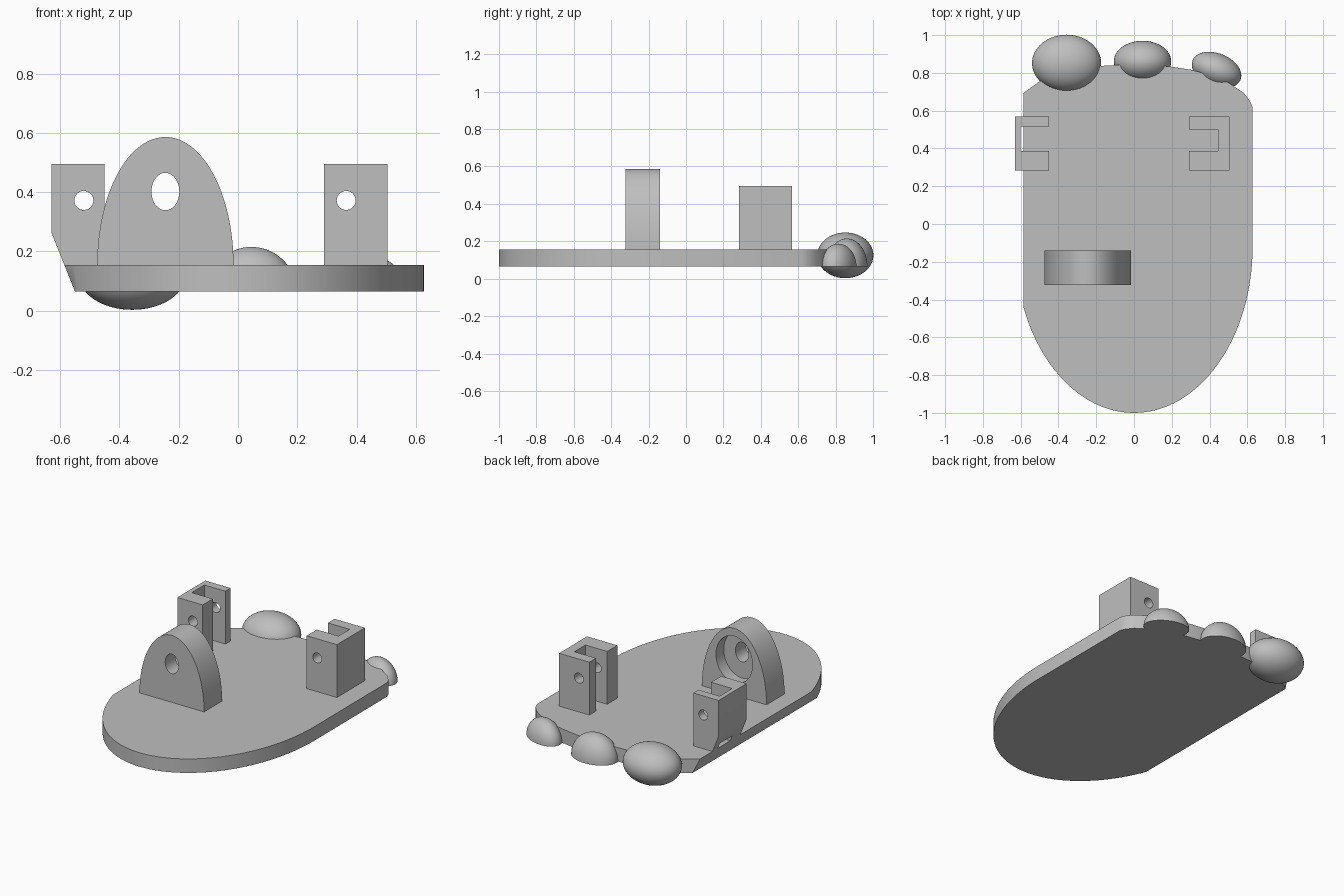
import bpy, bmesh, math
from mathutils import Matrix

if "Cube" in bpy.data.objects:
    bpy.data.objects.remove(bpy.data.objects["Cube"], do_unlink=True)

grey = bpy.data.materials.new("plain grey")
grey.use_nodes = True
grey.diffuse_color = (0.52, 0.52, 0.52, 1)
grey.node_tree.nodes["Principled BSDF"].inputs["Base Color"].default_value = (0.52, 0.52, 0.52, 1)

BOTTOM, TOP = 0.065, 0.155


def make(name, bm):
    bmesh.ops.recalc_face_normals(bm, faces=bm.faces)
    mesh = bpy.data.meshes.new(name)
    bm.to_mesh(mesh)
    bm.free()
    mesh.materials.append(grey)
    obj = bpy.data.objects.new(name, mesh)
    bpy.context.collection.objects.link(obj)
    return obj


def prism(name, profile, start, end, axis="z"):
    """Extrude a flat profile along z (x,y points) or along y (x,z points)."""
    bm = bmesh.new()
    place = (lambda a, b, h: (a, b, h)) if axis == "z" else (lambda a, b, h: (a, h, b))
    low = [bm.verts.new(place(a, b, start)) for a, b in profile]
    high = [bm.verts.new(place(a, b, end)) for a, b in profile]
    bm.faces.new(low)
    bm.faces.new(high)
    for i in range(len(low)):
        j = (i + 1) % len(low)
        bm.faces.new((low[i], low[j], high[j], high[i]))
    return make(name, bm)


def arc(cx, cy, rx, ry, a0=0, a1=360, n=48):
    count = n if a1 - a0 == 360 else n + 1
    angles = [math.radians(a0 + (a1 - a0) * i / n) for i in range(count)]
    return [(cx + rx * math.cos(a), cy + ry * math.sin(a)) for a in angles]


def activate(obj):
    bpy.ops.object.select_all(action="DESELECT")
    obj.select_set(True)
    bpy.context.view_layer.objects.active = obj


def cut(obj, cutter):
    activate(obj)
    mod = obj.modifiers.new("cut", "BOOLEAN")
    mod.operation, mod.solver, mod.object = "DIFFERENCE", "EXACT", cutter
    bpy.ops.object.modifier_apply(modifier=mod.name)
    bpy.data.objects.remove(cutter, do_unlink=True)


def smooth(obj, angle=30):
    activate(obj)
    bpy.ops.object.shade_smooth_by_angle(angle=math.radians(angle))


def trim_left_side(obj):
    wedge = [(-0.524, 0), (-0.644, 0.3), (-1, 0.3), (-1, 0)]
    cut(obj, prism("wedge_cutter", wedge, -1.2, 1.2, "y"))


# Base plate: long elliptical front, shallow curved back, sloped left edge
back_edge = [(0.627, 0.62), (0.612, 0.655), (0.58, 0.695), (0.5, 0.748), (0.4, 0.79),
             (0.3, 0.817), (0.19, 0.834), (0.0, 0.845), (-0.2, 0.836), (-0.35, 0.81),
             (-0.5, 0.755), (-0.59, 0.69), (-0.628, 0.66)]
plate = prism("base_plate", arc(0, -0.12, 0.628, 0.88, 180, 360, 64) + back_edge, BOTTOM, TOP)
trim_left_side(plate)
smooth(plate)

# Arched front lug with a through hole and a wide recess at the back
lug = prism("arched_lug", arc(-0.245, TOP, 0.23, 0.431, 0, 180, 48), -0.323, -0.14, "y")
cut(lug, prism("hole_cutter", arc(-0.245, 0.402, 0.047, 0.063), -0.5, 0, "y"))
cut(lug, prism("recess_cutter", arc(-0.245, 0.385, 0.13, 0.15), -0.22, 0, "y"))
smooth(lug)


# Slotted brackets, each open toward the middle, with a cross hole
def bracket(name, outer, inner, wall, hole_x, slot_back):
    outline = [(outer, 0.284), (inner, 0.284), (inner, 0.387), (wall, 0.387),
               (wall, slot_back), (inner, slot_back), (inner, 0.568), (outer, 0.568)]
    obj = prism(name, outline, TOP, 0.495)
    cut(obj, prism("pin_cutter", arc(hole_x, 0.372, 0.032, 0.032, n=32), 0.1, 0.8, "y"))
    return obj


right_bracket = bracket("right_bracket", -0.63, -0.45, -0.6, -0.52, 0.515)
trim_left_side(right_bracket)
smooth(right_bracket)
left_bracket = bracket("left_bracket", 0.505, 0.29, 0.445, 0.365, 0.5)
smooth(left_bracket)


# Rounded knobs along the back edge; the smaller two are flat underneath
def knob(name, centre, radii, turn=0, flat=True):
    bm = bmesh.new()
    bmesh.ops.create_uvsphere(bm, u_segments=48, v_segments=32, radius=1)
    if flat:
        geom = bm.verts[:] + bm.edges[:] + bm.faces[:]
        bmesh.ops.bisect_plane(bm, geom=geom, dist=1e-4, plane_co=(0, 0, 0),
                               plane_no=(0, 0, -1), clear_outer=True)
        bmesh.ops.holes_fill(bm, edges=[e for e in bm.edges if e.is_boundary], sides=0)
    bm.transform(Matrix.Translation(centre) @ Matrix.Rotation(math.radians(turn), 4, "Z")
                 @ Matrix.Diagonal((*radii, 1)))
    smooth(make(name, bm), 40)


knob("large_knob", (-0.357, 0.852, 0.125), (0.183, 0.15, 0.122), flat=False)
knob("middle_knob", (0.045, 0.86, BOTTOM), (0.152, 0.11, 0.15))
knob("small_knob", (0.437, 0.815, BOTTOM), (0.137, 0.088, 0.122), turn=-22)
